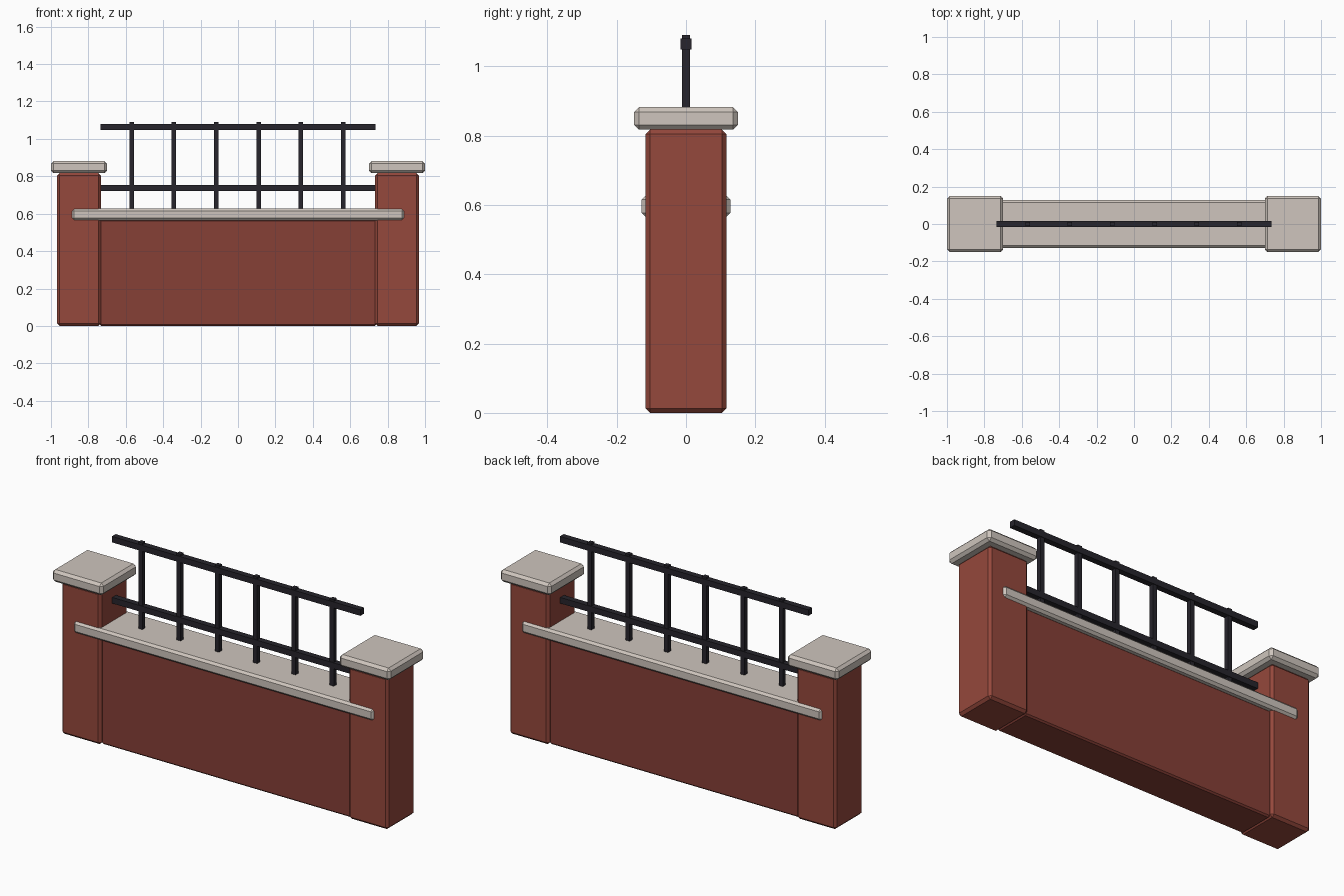
import bpy

if "Cube" in bpy.data.objects:
    bpy.data.objects.remove(bpy.data.objects["Cube"])


def material(name, rgb):
    m = bpy.data.materials.new(name)
    m.diffuse_color = (*rgb, 1)
    m.use_nodes = True
    m.node_tree.nodes["Principled BSDF"].inputs["Base Color"].default_value = m.diffuse_color
    return m


brick = material("brick_red", (0.30, 0.065, 0.045))
dark_brick = material("wall_red", (0.24, 0.05, 0.037))
stone = material("stone", (0.62, 0.56, 0.51))
iron = material("iron", (0.02, 0.018, 0.025))


def box(name, x, y, z, mat, bevel=0.0):
    """Box from (min, max) ranges with chamfered edges."""
    bpy.ops.mesh.primitive_cube_add(
        size=1, location=[(r[0] + r[1]) / 2 for r in (x, y, z)])
    ob = bpy.context.object
    ob.name = name
    ob.scale = [r[1] - r[0] for r in (x, y, z)]
    bpy.ops.object.transform_apply(location=False, rotation=False, scale=True)
    ob.data.materials.append(mat)
    if bevel:
        mod = ob.modifiers.new("chamfer", 'BEVEL')
        mod.width = bevel
        mod.segments = 1
    return ob


# Brick wall and stone coping
box("wall", (-0.74, 0.74), (-0.10, 0.10), (0, 0.57), dark_brick, 0.008)
box("coping", (-0.888, 0.888), (-0.128, 0.128), (0.565, 0.627), stone, 0.012)

# Pillars with stone caps
for side, cx in (("left", -0.85), ("right", 0.85)):
    box(f"{side}_pillar", (cx - 0.117, cx + 0.117), (-0.117, 0.117),
        (0, 0.817), brick, 0.013)
    box(f"{side}_cap", (cx - 0.15, cx + 0.15), (-0.15, 0.15),
        (0.817, 0.882), stone, 0.014)

# Horizontal rails
for name, z in (("lower_rail", 0.738), ("upper_rail", 1.064)):
    box(name, (-0.735, 0.735), (-0.016, 0.016), (z - 0.016, z + 0.016), iron)

# Vertical bars
for i in range(6):
    x = (i - 2.5) * 0.2265 - 0.003
    box(f"bar_{i + 1}", (x - 0.012, x + 0.012), (-0.012, 0.012),
        (0.61, 1.09), iron)
